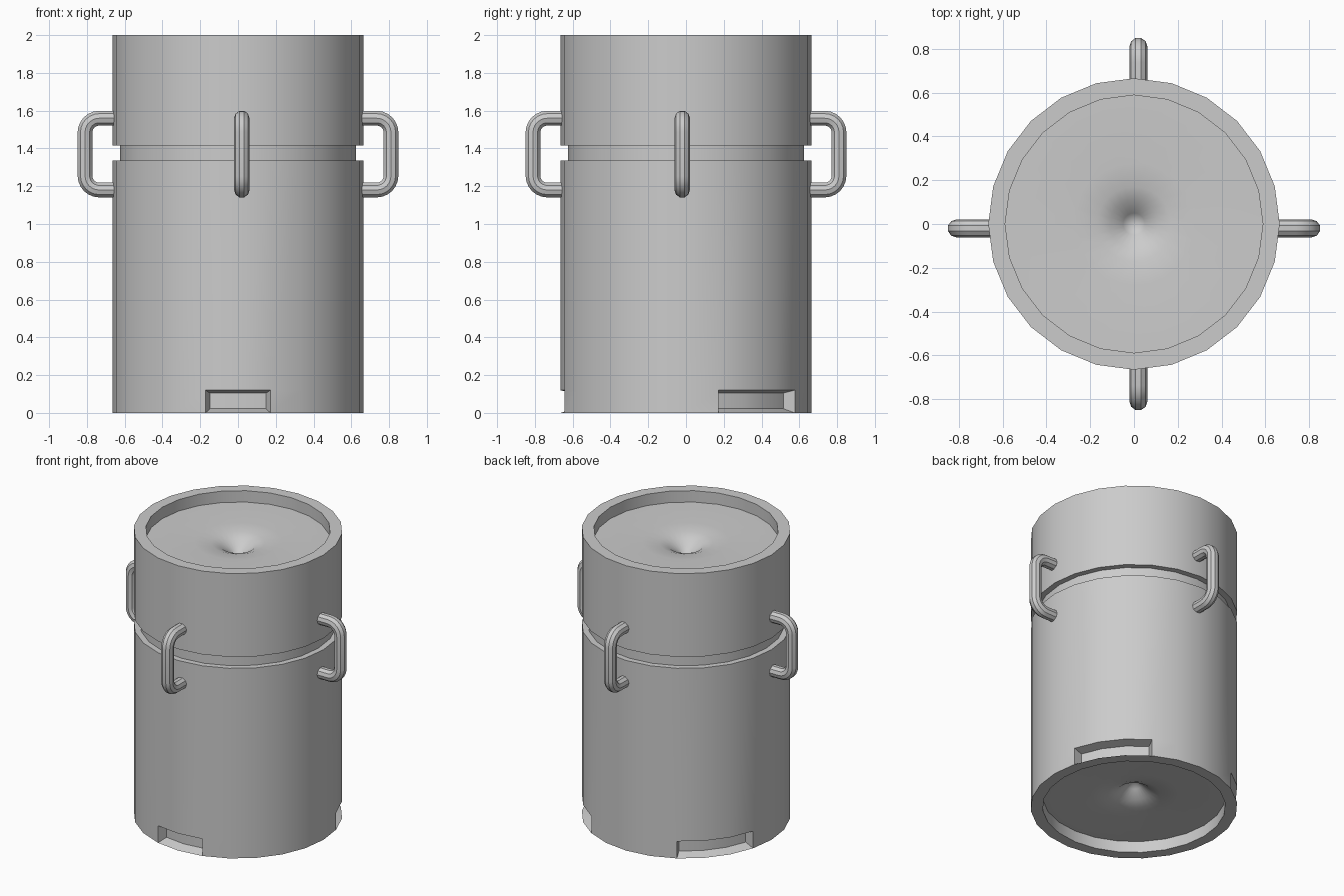
import bpy, bmesh, math
from mathutils import Vector

if "Cube" in bpy.data.objects:
    bpy.data.objects.remove(bpy.data.objects["Cube"])

SIDES = 24
STEP = 2 * math.pi / SIDES
R = 0.665


def smooth(obj):
    bpy.ops.object.select_all(action='DESELECT')
    obj.select_set(True)
    bpy.context.view_layer.objects.active = obj
    bpy.ops.object.shade_smooth_by_angle(angle=math.radians(30))


def polar(r, a, z):
    return (r * math.cos(a), r * math.sin(a), z)


# Canister body: turned profile with funnel-shaped dimples in both recessed ends
funnel = [(0.05, 0.08), (0.11, 0.034), (0.17, 0.012), (0.28, 0.002)]
profile = [(r, 0.08 + d) for r, d in funnel]
profile += [(0.588, 0.08), (0.588, 0), (R, 0), (R, 0.12)]
wall = len(profile) - 2
profile += [(R, 1.335), (0.625, 1.335), (0.625, 1.415), (R, 1.415),
            (R, 2), (0.588, 2), (0.588, 1.92)]
profile += [(r, 1.92 - d) for r, d in reversed(funnel)]

# Pockets in the foot, given as first and last side edge
pockets = [(1, 4), (8, 11), (17, 19)]
cut = {j for a, b in pockets for j in range(a, b)}

bm = bmesh.new()
rings = [[bm.verts.new(polar(r, j * STEP, z)) for j in range(SIDES)]
         for r, z in profile]
for k in range(len(rings) - 1):
    for j in range(SIDES):
        if k == wall and j in cut:
            continue
        n = (j + 1) % SIDES
        bm.faces.new((rings[k][j], rings[k][n], rings[k + 1][n], rings[k + 1][j]))
for ring, z in ((rings[0], 0.21), (rings[-1], 1.79)):
    tip = bm.verts.new((0, 0, z))
    for j in range(SIDES):
        bm.faces.new((ring[j], ring[(j + 1) % SIDES], tip))

# Pocket walls and back panels
for a, b in pockets:
    cols = []
    for j in range(a, b + 1):
        ang = j * STEP + math.radians(0.7) * ((j == a) - (j == b))
        lo = bm.verts.new(polar(0.6, ang, 0.022))
        hi = bm.verts.new(polar(0.6, ang, 0.105))
        cols.append((rings[wall][j], lo, hi, rings[wall + 1][j]))
    for c, d in zip(cols, cols[1:]):
        for i in range(3):
            bm.faces.new((c[i], d[i], d[i + 1], c[i + 1]))
    bm.faces.new(cols[0])
    bm.faces.new(cols[-1])
bmesh.ops.recalc_face_normals(bm, faces=bm.faces)
mesh = bpy.data.meshes.new("canister_body")
bm.to_mesh(mesh)
bm.free()
body = bpy.data.objects.new("canister_body", mesh)
bpy.context.collection.objects.link(body)
smooth(body)


# Handles: bent round bars
def handle(name, out, side):
    out, side = Vector(out), Vector(side)
    bend, reach, low, high = 0.075, 0.81, 1.18, 1.56
    path = [(0.62, low)]
    for zc, start in ((low + bend, -90), (high - bend, 0)):
        for i in range(7):
            t = math.radians(start + 15 * i)
            path.append((reach - bend + bend * math.cos(t), zc + bend * math.sin(t)))
    path.append((0.62, high))
    curve = bpy.data.curves.new(name, 'CURVE')
    curve.dimensions = '3D'
    curve.bevel_depth = 0.041
    curve.bevel_resolution = 3
    curve.use_fill_caps = True
    spline = curve.splines.new('POLY')
    spline.points.add(len(path) - 1)
    for p, (r, z) in zip(spline.points, path):
        p.co = (*(out * r + side * 0.02 + Vector((0, 0, z))), 1)
    obj = bpy.data.objects.new(name, curve)
    bpy.context.collection.objects.link(obj)
    bpy.ops.object.select_all(action='DESELECT')
    obj.select_set(True)
    bpy.context.view_layer.objects.active = obj
    bpy.ops.object.convert(target='MESH')
    smooth(bpy.context.view_layer.objects.active)


handle("front_handle", (0, -1, 0), (1, 0, 0))
handle("back_handle", (0, 1, 0), (1, 0, 0))
handle("right_handle", (1, 0, 0), (0, -1, 0))
handle("left_handle", (-1, 0, 0), (0, -1, 0))
